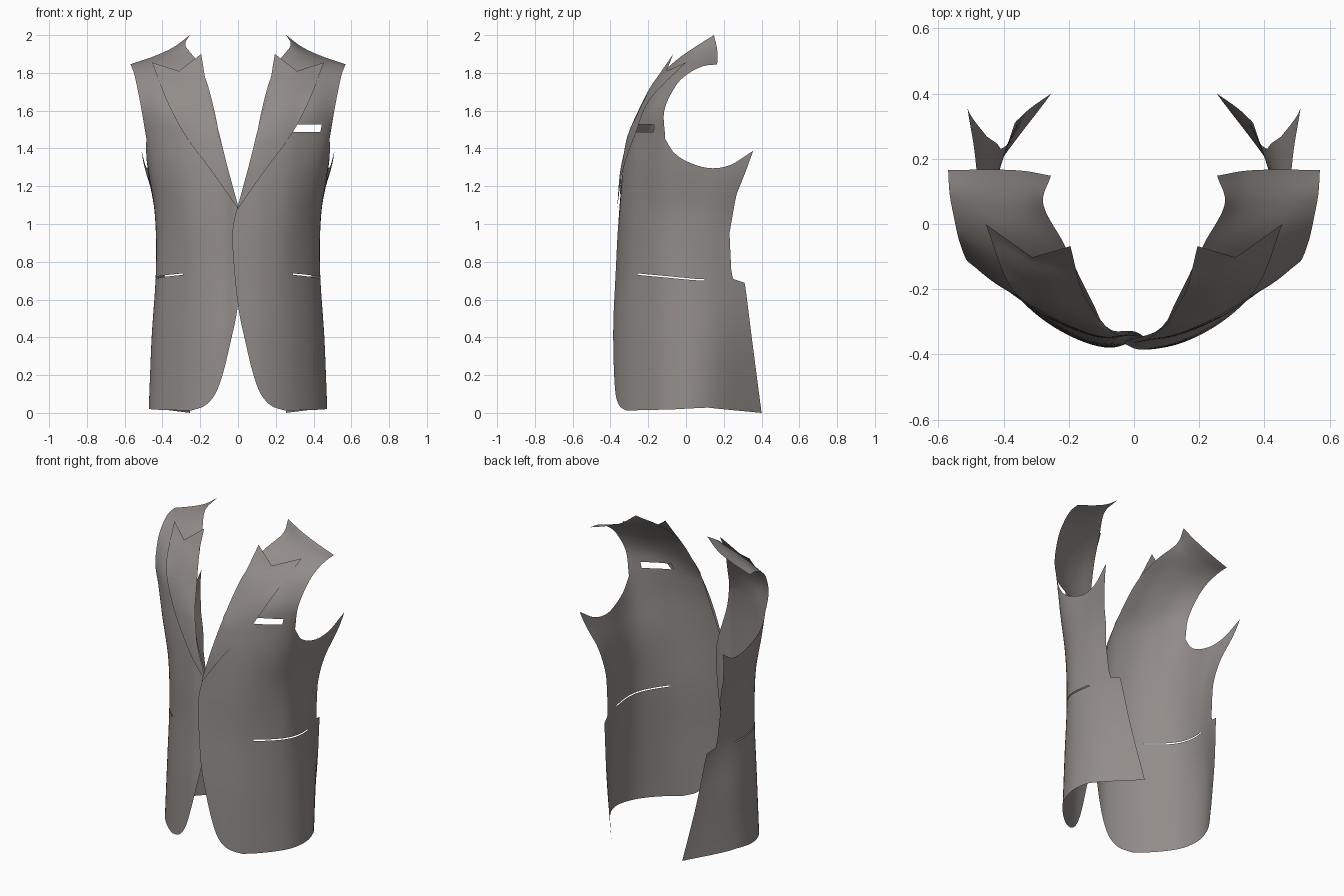
import bpy, bmesh, math
from mathutils import Vector
from mathutils.bvhtree import BVHTree

if "Cube" in bpy.data.objects:
    bpy.data.objects.remove(bpy.data.objects["Cube"])

cloth = bpy.data.materials.new("warm grey cloth")
cloth.diffuse_color = (0.29, 0.265, 0.25, 1)
cloth.use_nodes = True
cloth.node_tree.nodes["Principled BSDF"].inputs["Base Color"].default_value = cloth.diffuse_color


def spline(ks, ps, k):
    """Smooth curve through values (numbers or vectors) ps at knots ks."""
    k = min(max(k, ks[0]), ks[-1])
    n = len(ks)
    i = 0
    while i < n - 2 and k > ks[i + 1]:
        i += 1

    def tan(j):
        a, b = max(j - 1, 0), min(j + 1, n - 1)
        return (ps[b] - ps[a]) / (ks[b] - ks[a])
    h = ks[i + 1] - ks[i]
    f = (k - ks[i]) / h
    return (ps[i] * (2*f**3 - 3*f*f + 1) + ps[i + 1] * (3*f*f - 2*f**3)
            + tan(i) * (h * (f**3 - 2*f*f + f)) + tan(i + 1) * (h * (f**3 - f*f)))


def linear(keys, k):
    for (a, p), (b, q) in zip(keys, keys[1:]):
        if k <= b:
            return p + (q - p) * max(0, (k - a) / (b - a))
    return keys[-1][1]


def bisect(fn, lo, hi):
    """Parameter where a rising function crosses zero."""
    for _ in range(22):
        m = (lo + hi) / 2
        if fn(m) < 0:
            lo = m
        else:
            hi = m
    return lo


# Plan sections of the body, centre front to back, at several heights
LEVELS = [0, 0.4, 0.75, 1.05, 1.3, 1.45]
SECTIONS = [[Vector(p) for p in row] for row in (
    ((-.06, -.395), (.14, -.368), (.32, -.26), (.455, -.08), (.45, .12), (.25, .405)),
    ((-.06, -.40), (.14, -.36), (.31, -.255), (.437, -.08), (.445, .12), (.32, .36)),
    ((-.06, -.378), (.13, -.345), (.28, -.265), (.415, -.10), (.43, .08), (.375, .30)),
    ((-.06, -.358), (.13, -.34), (.29, -.265), (.42, -.10), (.44, .10), (.42, .26)),
    ((-.02, -.335), (.14, -.325), (.31, -.26), (.46, -.11), (.48, .12), (.495, .325)),
    ((0, -.31), (.16, -.30), (.32, -.245), (.485, -.11), (.495, .12), (.52, .38)))]
# Front edge x, back edge y, hem and armhole heights
FRONT_Z = [.012, .03, .055, .1, .19, .35, .57, .9, 1.0, 1.1, 1.3, 1.45]
FRONT_X = [.25, .19, .155, .12, .085, .045, 0, -.03, -.025, 0, .06, .095]
BACK = [(0, .40), (.4, .348), (.695, .311), (.705, .25), (.75, .24),
        (.95, .23), (1.15, .265), (1.3, .325), (1.4, .362)]
TOP_S, TOP_Z = [3, 3.26, 3.7, 4.12, 4.6, 5], [1.45, 1.37, 1.313, 1.295, 1.318, 1.387]
# Chest and shoulder rows, from neck side to armhole
SHOULDER = [[Vector(p) for p in row] for row in (
    ((.125, -.245, 1.6), (.26, -.235, 1.6), (.40, -.19, 1.6), (.51, -.115, 1.6)),
    ((.165, -.165, 1.75), (.28, -.155, 1.74), (.41, -.12, 1.73), (.535, -.055, 1.73)),
    ((.215, -.06, 1.86), (.31, -.05, 1.845), (.42, -.03, 1.82), (.55, .01, 1.795)),
    ((.278, .06, 1.945), (.34, .06, 1.905), (.43, .065, 1.867), (.565, .09, 1.835)),
    ((.255, .148, 2.0), (.34, .163, 1.937), (.44, .167, 1.89), (.57, .165, 1.845)))]


def body(s, z):
    """Body point: column s (0 front edge, 3 armhole front, 5 back edge) at height z."""
    pts = [spline(LEVELS, [r[c] for r in SECTIONS], z) for c in range(6)]
    sec = lambda t: spline([0, 1, 2, 3, 4, 5], pts, t)
    if s <= 3:
        xf = spline(FRONT_Z, FRONT_X, z)
        t0 = bisect(lambda t: sec(t).x - xf, 0, 2.5)
        t = t0 + (3 - t0) * s / 3
    else:
        yb = linear(BACK, z)
        t1 = bisect(lambda t: sec(t).y - yb, 3.5, 5)
        t = 3 + (t1 - 3) * (s - 3) / 2
    p = sec(t)
    return Vector((p.x, p.y, z))


def lower_point(s, v):
    z = v
    if v < .3:      # hem line
        z += linear([(0, .012), (3, .018), (4, .028), (5, 0)], s) * (1 - v / .3)
    if v > 1.05:    # underarm curve
        top = spline(TOP_S, TOP_Z, s) if s > 3 else 1.45
        z = 1.05 + (v - 1.05) / .4 * (top - 1.05)
    # slope of the hip pocket
    z -= .03 * min(max((s - 2) / 2, 0), 1) * math.exp(-((v - .735) / .08) ** 2)
    return body(s, max(z, 0))


COLS = [i / 10 for i in range(51)]
ROWS = ([0, .008, .018, .03, .045, .065, .09, .12] + [.16 + .05 * i for i in range(11)]
        + [.69, .705, .718, .731, .739, .755, .78] + [.82 + .045 * i for i in range(14)] + [1.45])
SUB = 8


def panel_grid():
    rows = [[lower_point(s, v) for s in COLS] for v in ROWS]
    cols = []
    for s in COLS[:31]:
        keys = [body(s, 1.3), body(s, 1.45)] + [spline([0, 1, 2, 3], r, s) for r in SHOULDER]
        cols.append(keys)
    for k in range(1, 5 * SUB + 1):
        rows.append([spline([-1, 0, 1, 2, 3, 4, 5], keys, k / SUB) for keys in cols])
    return rows


def hip_slit(r, c, mid):
    return ROWS[min(r, len(ROWS) - 1)] == .731 and 2 <= COLS[c] < 4.2


def chest_slot(r, c, mid):
    return .28 < mid.x < .44 and 1.486 < mid.z < 1.526


def sheet(name, rows, side, holes=()):
    """Cloth sheet from rows of points; side -1 mirrors it and tucks it under."""
    bm = bmesh.new()
    grid = []
    for row in rows:
        line = []
        for p in row:
            tuck = .022 * math.exp(-(p.x / .05) ** 2) if side < 0 else 0
            line.append(bm.verts.new((p.x * side, p.y + tuck, p.z)))
        grid.append(line)
    for r in range(len(grid) - 1):
        for c in range(len(grid[r + 1]) - 1):
            mid = (rows[r][c] + rows[r + 1][c + 1]) / 2
            if any(h(r, c, mid) for h in holes):
                continue
            f = [grid[r][c], grid[r][c + 1], grid[r + 1][c + 1], grid[r + 1][c]]
            bm.faces.new(f if side > 0 else f[::-1]).smooth = True
    loose = [v for v in bm.verts if not v.link_faces]
    bmesh.ops.delete(bm, geom=loose, context='VERTS')
    me = bpy.data.meshes.new(name)
    bm.to_mesh(me)
    bm.free()
    me.materials.append(cloth)
    ob = bpy.data.objects.new(name, me)
    bpy.context.collection.objects.link(ob)
    return ob


# Front panels, the chest slot only on the wearer's left
panel = panel_grid()
left = sheet("left_front_panel", panel, 1, (hip_slit, chest_slot))
sheet("right_front_panel", panel, -1, (hip_slit,))

# Peaked lapels lying just above the panels
solid = sheet("temporary", panel, 1)
tree = BVHTree.FromPolygons([v.co for v in solid.data.vertices],
                            [p.vertices for p in solid.data.polygons])
bpy.data.objects.remove(solid)
ROLL = [Vector(p) for p in ((-.005, -.365, 1.08), (.055, -.345, 1.3), (.105, -.29, 1.5),
                            (.16, -.20, 1.7), (.195, -.068, 1.9))]
OUTER = [Vector(p) for p in ((0, -.365, 1.08), (.14, -.335, 1.28), (.28, -.27, 1.47),
                             (.38, -.19, 1.66), (.455, 0, 1.855))]
lapel = []
for i in range(41):
    w = i / 40
    a, b = (spline([0, .25, .5, .75, 1], e, w) for e in (ROLL, OUTER))
    line = []
    for j in range(21):
        u = j / 20
        notch = min(u / .45, (1 - u) / .55) * w ** 5
        p = a.lerp(b, u) + Vector((0, -.065, -.07)) * notch
        hit = tree.ray_cast(Vector((p.x, -1, p.z)), Vector((0, 1, 0)))[0]
        if hit:
            p.y = min(p.y, hit.y - .008)
        line.append(p)
    lapel.append(line)
sheet("left_lapel", lapel, 1)
sheet("right_lapel", lapel, -1)
